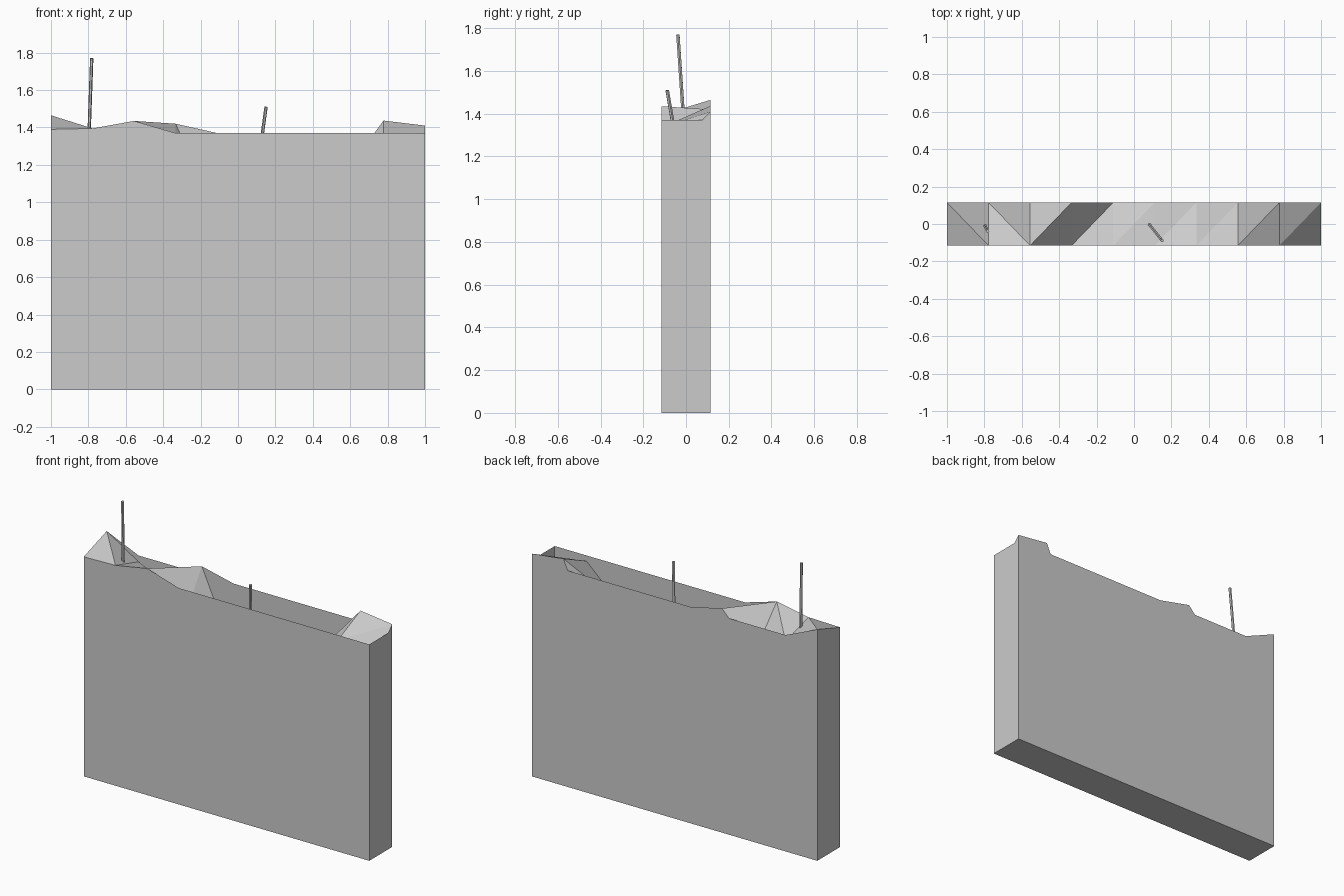
import bpy, bmesh
from mathutils import Vector

if "Cube" in bpy.data.objects:
    bpy.data.objects.remove(bpy.data.objects["Cube"])

HALF_Y, RIM, COLS = 0.115, 1.37, 9

# Heights of the broken top surface, front and back, from left to right
front = [1.39, 1.395, 1.435, 1.08, 1.06, 1.05, 1.10, 1.13, 1.335, 1.17]
back = [1.465, 1.33, 1.185, 1.42, 0.93, 1.00, 0.98, 0.92, 1.437, 1.41]


def finish(name, bm):
    mesh = bpy.data.meshes.new(name)
    bm.to_mesh(mesh)
    bm.free()
    obj = bpy.data.objects.new(name, mesh)
    bpy.context.collection.objects.link(obj)
    return obj


# Broken wall: open box up to the rim, jagged strip around it, sunken top
bm = bmesh.new()
xs = [-1 + 2 * i / COLS for i in range(COLS + 1)]


def row(y, heights):
    return [bm.verts.new((x, y, z)) for x, z in zip(xs, heights)]


rim_f, rim_b = row(-HALF_Y, [RIM] * 10), row(HALF_Y, [RIM] * 10)
jag_f, jag_b = row(-HALF_Y, front), row(HALF_Y, back)
base = [bm.verts.new((x, y, 0)) for x, y in
        ((-1, -HALF_Y), (1, -HALF_Y), (1, HALF_Y), (-1, HALF_Y))]

# Lower body
bm.faces.new(base[::-1])
bm.faces.new([base[0], base[1]] + rim_f[::-1])
bm.faces.new([base[2], base[3]] + rim_b)
bm.faces.new([base[1], base[2], rim_b[-1], rim_f[-1]])
bm.faces.new([base[3], base[0], rim_f[0], rim_b[0]])


# Strip between the rim and the broken edge
def strip(r0, r1, j0, j1, flip=False):
    for tri in ((r0, r1, j0), (r1, j1, j0)):
        bm.faces.new(tri[::-1] if flip else tri)


for i in range(COLS):
    strip(rim_f[i], rim_f[i + 1], jag_f[i], jag_f[i + 1])
    strip(rim_b[i], rim_b[i + 1], jag_b[i], jag_b[i + 1], True)
    # Broken top, split along the ridges
    a, b, c, d = jag_f[i], jag_f[i + 1], jag_b[i + 1], jag_b[i]
    if i < 2:
        tris = ((a, b, d), (b, c, d))
    else:
        tris = ((a, b, c), (a, c, d))
    for tri in tris:
        bm.faces.new(tri)
strip(rim_f[-1], rim_b[-1], jag_f[-1], jag_b[-1])
strip(rim_f[0], rim_b[0], jag_f[0], jag_b[0], True)
finish("broken_wall", bm)


# Bent reinforcing rods sticking out of the break
def rod(name, start, end, radius=0.009):
    start, end = Vector(start), Vector(end)
    axis = end - start
    bm = bmesh.new()
    bmesh.ops.create_cone(bm, cap_ends=True, segments=6, radius1=radius,
                          radius2=radius, depth=axis.length)
    obj = finish(name, bm)
    obj.location = (start + end) / 2
    obj.rotation_mode = 'QUATERNION'
    obj.rotation_quaternion = axis.to_track_quat('Z', 'Y')


rod("tall_rod", (-0.797, -0.01, 1.35), (-0.782, -0.038, 1.77))
rod("short_rod", (0.08, 0.0, 1.0), (0.15, -0.088, 1.51))
